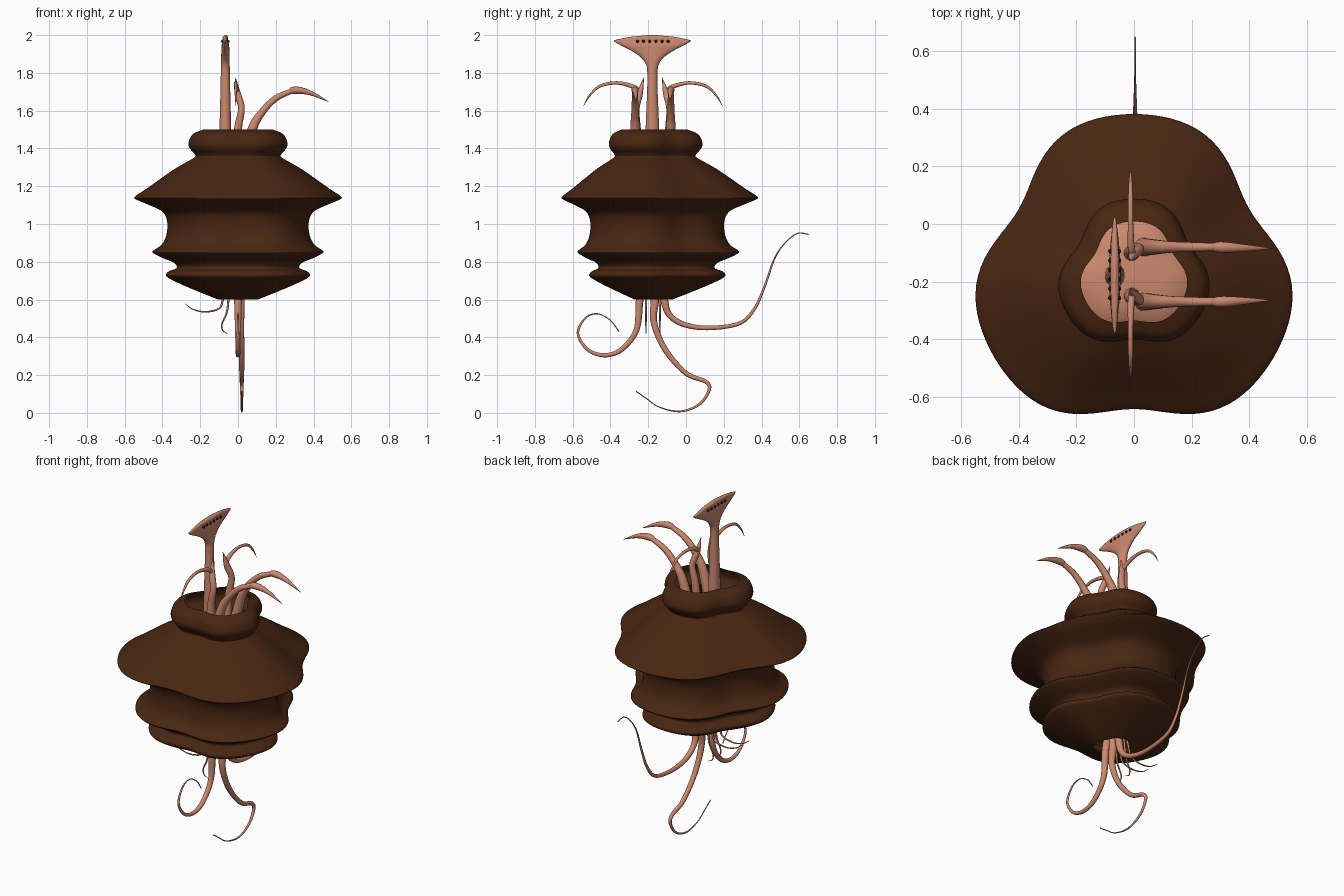
import bpy, math
from mathutils import Vector

if "Cube" in bpy.data.objects:
    bpy.data.objects.remove(bpy.data.objects["Cube"])

CY = -0.18    # centre line of the shell in y
MY = -0.175   # mirror plane of the limbs


def material(name, rgb):
    m = bpy.data.materials.new(name)
    m.diffuse_color = (*rgb, 1)
    m.use_nodes = True
    m.node_tree.nodes["Principled BSDF"].inputs["Base Color"].default_value = m.diffuse_color
    return m


BROWN = material("shell_brown", (0.065, 0.019, 0.006))
FLESH = material("flesh", (0.60, 0.25, 0.16))
DARK = material("eye_dark", (0.01, 0.01, 0.015))


def smooth_path(rows, n):
    """Catmull-Rom resampling of rows of numbers."""
    p = [Vector(r) for r in rows]
    p = [2 * p[0] - p[1]] + p + [2 * p[-1] - p[-2]]
    out = []
    for i in range(1, len(p) - 2):
        a, b, c, d = p[i - 1:i + 3]
        for k in range(n):
            t = k / n
            out.append(0.5 * (2 * b + (c - a) * t + (2 * a - 5 * b + 4 * c - d) * t * t
                              + (3 * b - a - 3 * c + d) * t ** 3))
    return out + [p[-2]]


def loft(name, rings, mat, caps=True):
    n = len(rings[0])
    verts = [v for r in rings for v in r]
    faces = [(i * n + j, i * n + (j + 1) % n, (i + 1) * n + (j + 1) % n, (i + 1) * n + j)
             for i in range(len(rings) - 1) for j in range(n)]
    if caps:
        faces += [tuple(reversed(range(n))), tuple(range(len(verts) - n, len(verts)))]
    me = bpy.data.meshes.new(name)
    me.from_pydata(verts, [], faces)
    me.polygons.foreach_set("use_smooth", [True] * len(me.polygons))
    me.materials.append(mat)
    ob = bpy.data.objects.new(name, me)
    bpy.context.collection.objects.link(ob)
    return ob


def trefoil(scale, z, n=108):
    """Three-lobed ring with narrow notches."""
    ring = []
    for j in range(n):
        a = 2 * math.pi * j / n
        notch = ((1 - math.cos(3 * (a - math.pi / 2))) / 2) ** 2.3
        r = scale * (1.02 - 0.18 * notch)
        ring.append((r * math.cos(a), CY + r * math.sin(a), z))
    return ring


def tube(name, pts, r, n=12):
    """Tapered tube along points; r is one radius per point."""
    path = smooth_path([(*p, q) for p, q in zip(pts, r)], 8)
    pos = [Vector(p[:3]) for p in path]
    rings, side = [], None
    for i, p in enumerate(pos):
        t = (pos[min(i + 1, len(pos) - 1)] - pos[max(i - 1, 0)]).normalized()
        if side is None:
            side = t.orthogonal()
        side = (side - t * side.dot(t)).normalized()
        up = t.cross(side)
        rad = max(path[i][3], 0.0012)
        rings.append([p + rad * (side * math.cos(2 * math.pi * k / n) + up * math.sin(2 * math.pi * k / n))
                      for k in range(n)])
    return loft(name, rings, FLESH)


# ridged shell, open at the top and bottom
profile = [(.105, .60), (.20, .638), (.30, .68), (.365, .712), (.382, .73), (.365, .75), (.325, .767),
           (.34, .795), (.40, .82), (.45, .847), (.445, .862), (.405, .89), (.38, .94), (.375, 1.01),
           (.40, 1.065), (.47, 1.10), (.54, 1.13), (.545, 1.146), (.48, 1.19), (.41, 1.24), (.33, 1.295),
           (.235, 1.35), (.228, 1.367), (.255, 1.40), (.262, 1.43), (.24, 1.475), (.185, 1.50)]
loft("shell", [trefoil(s, z) for s, z in smooth_path(profile, 4)], BROWN, caps=False)

# soft body inside the shell
body = [(.02, .68), (.14, .71), (.24, .80), (.29, .95), (.29, 1.12), (.24, 1.27), (.15, 1.335), (.02, 1.35)]
loft("inner_body", [trefoil(s, z, 48) for s, z in smooth_path(body, 4)], FLESH)

# hammer-shaped head on a stalk: (y half width, x half width, z)
head = [(.042, .036, 1.28), (.036, .031, 1.5), (.028, .026, 1.7), (.027, .024, 1.80), (.036, .023, 1.85),
        (.07, .022, 1.89), (.12, .021, 1.922), (.165, .02, 1.945), (.203, .015, 1.968),
        (.185, .015, 1.977), (.12, .014, 1.99), (.02, .004, 2.0)]
loft("head_and_stalk", [[(-.067 + t * math.cos(k * math.pi / 16), MY - .003 + w * math.sin(k * math.pi / 16), z)
                         for k in range(32)] for w, t, z in smooth_path(head, 5)], FLESH)

# rows of eyes on both faces of the head
for s, label in ((1, "right"), (-1, "left")):
    for i in range(6):
        bpy.ops.mesh.primitive_uv_sphere_add(segments=10, ring_count=6, radius=.008,
                                             location=(-.067 + s * .015, -.257 + i * .0325, 1.967))
        eye = bpy.context.object
        eye.name = f"eye_{label}_{i + 1}"
        eye.data.materials.append(DARK)
        bpy.ops.object.shade_smooth()

# upper limbs, mirrored in y
for s, label in ((1, "back"), (-1, "front")):
    y = MY + s * .095
    # forward arm and its claw
    tube(f"arm_{label}", [(.02, y, 1.28), (.075, y, 1.50), (.13, y, 1.595), (.20, y, 1.665), (.285, y, 1.705)],
         (.034, .026, .020, .017, .014))
    tube(f"arm_claw_{label}", [(.255, y, 1.68), (.295, y, 1.708), (.38, y - s * .003, 1.695), (.48, y - s * .005, 1.647)],
         (.002, .019, .013, .001))
    # sideways limb: stalk, pointed joint and hooked claw
    Y = lambda d: MY + s * d
    tube(f"side_limb_{label}", [(-.01, Y(.07), 1.28), (0, Y(.085), 1.5), (.018, Y(.088), 1.61), (-.002, Y(.07), 1.69),
                                (-.013, Y(.048), 1.775)], (.03, .022, .018, .017, .001))
    tube(f"side_claw_{label}", [(-.004, Y(.06), 1.69), (-.01, Y(.10), 1.725), (-.012, Y(.19), 1.747),
                                (-.012, Y(.28), 1.73), (-.012, Y(.335), 1.68), (-.012, Y(.368), 1.625)],
         (.012, .012, .009, .008, .005, .001))


def tentacle(name, yz, r0, x0, x1):
    n = len(yz) - 1
    tube(name, [(x0 + (x1 - x0) * min(1, 3 * i / n), y, z) for i, (y, z) in enumerate(yz)],
         [max(.003, r0 * (1 - i / n) ** 1.2) if i > 1 else r0 for i in range(n + 1)])


# three long trailing tentacles
tentacle("tentacle_front", [(-.22, .72), (-.245, .60), (-.262, .44), (-.34, .337), (-.43, .305), (-.52, .335),
                            (-.572, .42), (-.535, .50), (-.47, .525), (-.40, .49), (-.355, .43)], .021, 0, 0)
tentacle("tentacle_middle", [(-.17, .72), (-.165, .60), (-.17, .48), (-.11, .335), (0, .21), (.105, .165), (.122, .12),
                             (.07, .045), (-.03, .008), (-.14, .03), (-.215, .08), (-.265, .115)], .023, .01, .02)
tentacle("tentacle_back", [(-.12, .72), (-.115, .60), (-.085, .515), (0, .465), (.13, .45), (.285, .475), (.365, .555),
                           (.42, .68), (.47, .82), (.525, .90), (.59, .95), (.65, .945)], .021, .015, .004)

# fine feelers on the left underside
for s, label in ((1, "back"), (-1, "front")):
    y = MY + s * .037
    tube(f"long_feeler_{label}", [(-.06, y, .68), (-.08, y, .60), (-.10, y, .553), (-.17, y, .535), (-.235, y, .547),
                                  (-.28, y, .577)], (.007, .006, .005, .004, .003, .0015), 8)
    tube(f"short_feeler_{label}", [(-.04, y, .68), (-.05, y, .60), (-.06, y, .53), (-.085, y, .47), (-.08, y, .435),
                                   (-.055, y, .42)], (.007, .006, .005, .004, .003, .0015), 8)
